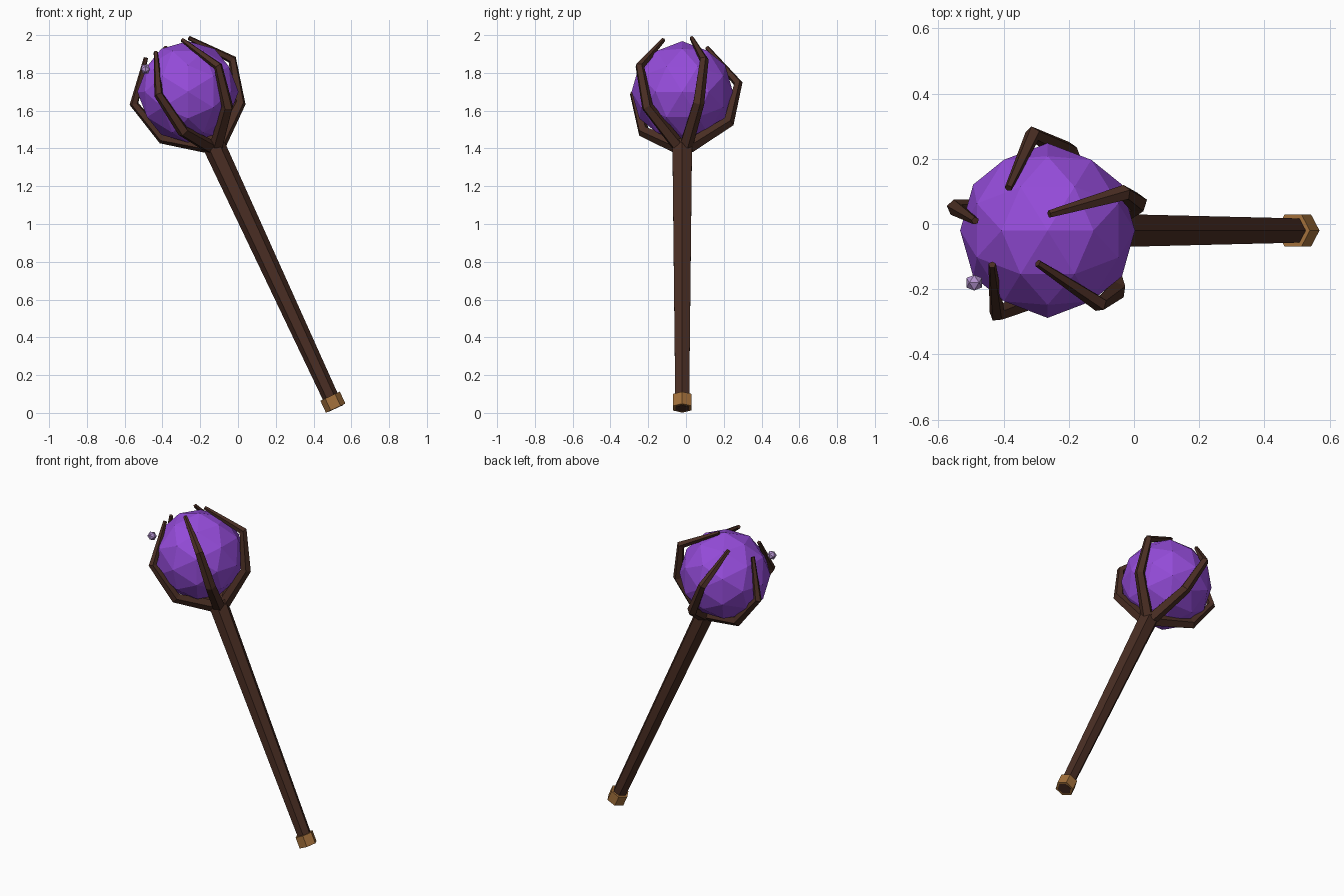
import bpy, bmesh, math
from mathutils import Vector

if "Cube" in bpy.data.objects:
    bpy.data.objects.remove(bpy.data.objects["Cube"])


def material(name, rgb):
    m = bpy.data.materials.new(name)
    m.diffuse_color = (*rgb, 1)
    m.use_nodes = True
    m.node_tree.nodes["Principled BSDF"].inputs["Base Color"].default_value = m.diffuse_color
    return m


WOOD = material("dark wood", (0.068, 0.027, 0.017))
GOLD = material("aged gold", (0.37, 0.165, 0.045))
PURPLE = material("purple crystal", (0.30, 0.072, 0.70))
MAUVE = material("pale mauve", (0.45, 0.29, 0.62))


def finish(name, bm, mat):
    bmesh.ops.recalc_face_normals(bm, faces=bm.faces)
    me = bpy.data.meshes.new(name)
    bm.to_mesh(me)
    bm.free()
    me.materials.append(mat)
    ob = bpy.data.objects.new(name, me)
    bpy.context.collection.objects.link(ob)
    return ob


def tube(name, points, radii, sides, mat, outward, turn=0.0):
    """Flat-sided tapered tube along a path; first corner faces 'outward'."""
    bm = bmesh.new()
    pts = [Vector(p) for p in points]
    rings = []
    for i, p in enumerate(pts):
        a, b = pts[max(i - 1, 0)], pts[min(i + 1, len(pts) - 1)]
        t = (b - a).normalized()
        o = outward(p)
        u = (o - t * o.dot(t)).normalized()
        v = t.cross(u)
        ring = []
        for k in range(sides):
            ang = turn + 2 * math.pi * k / sides
            ring.append(bm.verts.new(p + radii[i] * (u * math.cos(ang) + v * math.sin(ang))))
        rings.append(ring)
    for r, s in zip(rings, rings[1:]):
        for k in range(sides):
            n = (k + 1) % sides
            bm.faces.new((r[k], r[n], s[n], s[k]))
    bm.faces.new(rings[0][::-1])
    bm.faces.new(rings[-1])
    return finish(name, bm, mat)


def gem(name, centre, radius, cuts, mat):
    """Faceted icosahedral ball with an edge lying across each main axis."""
    bm = bmesh.new()
    g = (1 + math.sqrt(5)) / 2
    for a in (-1, 1):
        for b in (-g, g):
            for co in ((a, 0, b), (0, b, a), (b, a, 0)):
                bm.verts.new(co)
    bmesh.ops.convex_hull(bm, input=bm.verts[:])
    if cuts:
        bmesh.ops.subdivide_edges(bm, edges=bm.edges[:], cuts=cuts, use_grid_fill=True)
    for v in bm.verts:
        v.co = Vector(centre) + v.co.normalized() * radius
    return finish(name, bm, mat)


# Leaning shaft and its pommel ring
FOOT = Vector((0.517, -0.02, 0.025))
AXIS = Vector((-0.642, 0, 1.385)).normalized()
ORB = Vector((-0.265, -0.02, 1.70))
side = lambda p: Vector((1, 0, 0))
tube("shaft", [FOOT - AXIS * 0.002, FOOT + AXIS * 1.55], [0.042, 0.060], 6, WOOD, side)
tube("pommel", [FOOT, FOOT + AXIS * 0.07], [0.057, 0.057], 6, GOLD, side)

# Crystal orb and floating spark
gem("orb", ORB, 0.268, 1, PURPLE)
gem("spark", (-0.49, -0.18, 1.82), 0.028, 0, MAUVE)

# Bent claws gripping the orb: base, lower bend, upper bend, tip
claws = {
    "right": [(-0.10, 0.0, 1.42), (0.01, 0.065, 1.64), (-0.03, 0.095, 1.87), (-0.26, 0.03, 1.985)],
    "front_right": [(-0.11, -0.045, 1.42), (-0.055, -0.205, 1.62), (-0.105, -0.245, 1.835), (-0.295, -0.12, 1.975)],
    "front_left": [(-0.15, -0.045, 1.41), (-0.29, -0.225, 1.49), (-0.42, -0.275, 1.685), (-0.435, -0.125, 1.91)],
    "left": [(-0.15, -0.01, 1.41), (-0.40, 0.045, 1.455), (-0.55, 0.05, 1.635), (-0.487, 0.01, 1.88)],
    "back": [(-0.13, 0.015, 1.41), (-0.205, 0.225, 1.54), (-0.31, 0.275, 1.745), (-0.385, 0.11, 1.935)],
}
for name, path in claws.items():
    tube("claw_" + name, path, [0.038, 0.032, 0.025, 0.012], 5, WOOD, lambda p: p - ORB)
